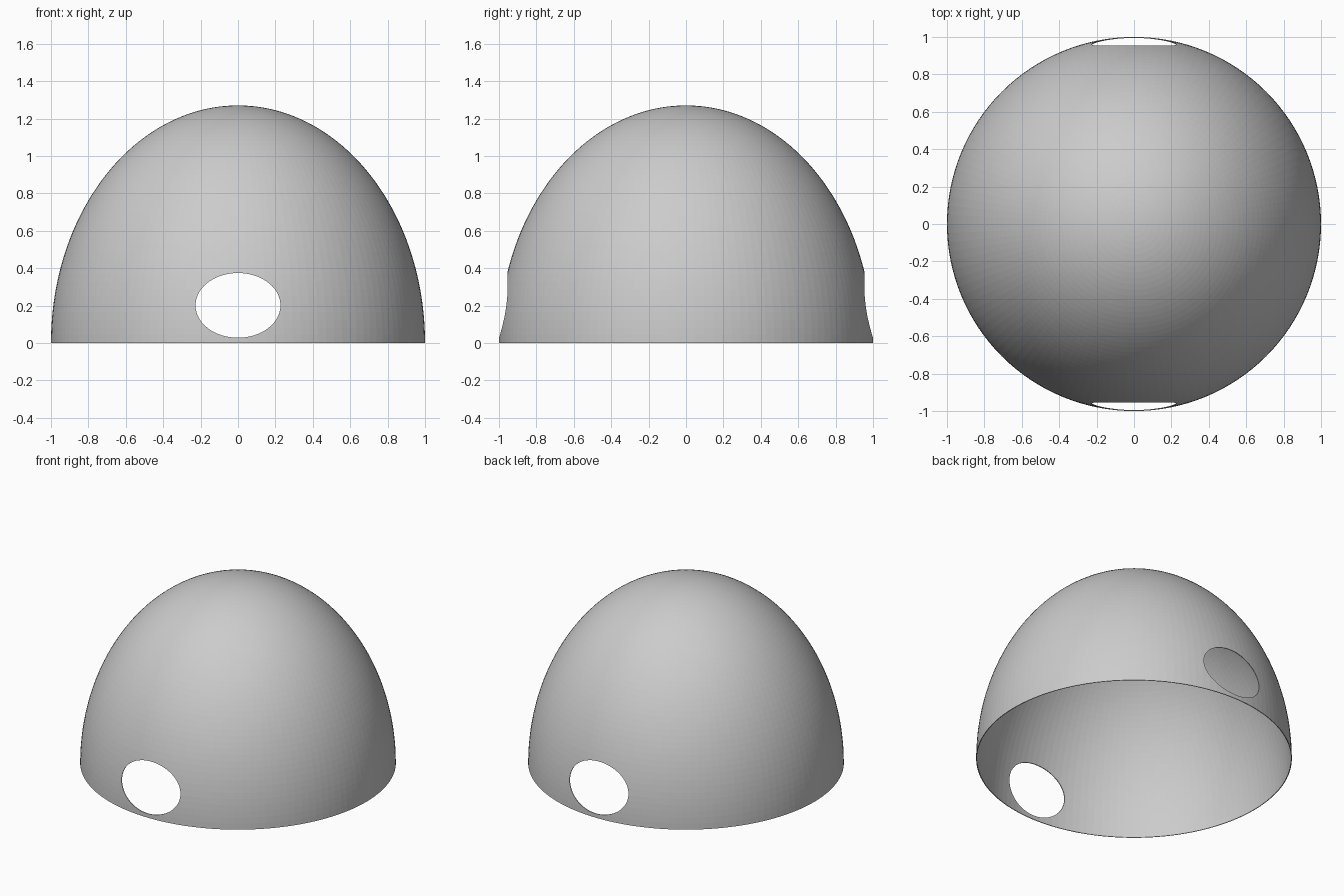
import bpy, bmesh, math
from mathutils import Matrix

if "Cube" in bpy.data.objects:
    bpy.data.objects.remove(bpy.data.objects["Cube"])

HEIGHT = 1.27
THICKNESS = 0.005


def add_object(name, bm):
    mesh = bpy.data.meshes.new(name)
    bm.to_mesh(mesh)
    bm.free()
    obj = bpy.data.objects.new(name, mesh)
    bpy.context.collection.objects.link(obj)
    return obj


# Dome shell: upper half of a stretched sphere, given a thin wall
bm = bmesh.new()
bmesh.ops.create_uvsphere(bm, u_segments=128, v_segments=96, radius=1)
low = [v for v in bm.verts if v.co.z < -1e-4]
bmesh.ops.delete(bm, geom=low, context='VERTS')
bmesh.ops.scale(bm, vec=(1, 1, HEIGHT), verts=bm.verts)
dome = add_object("dome_shell", bm)
wall = dome.modifiers.new("wall", 'SOLIDIFY')
wall.thickness = THICKNESS
wall.offset = -1

# Oval cutter running front to back, making both openings
bm = bmesh.new()
bmesh.ops.create_cone(bm, cap_ends=True, segments=96, radius1=1, radius2=1, depth=3)
bmesh.ops.transform(bm, verts=bm.verts,
                    matrix=Matrix.Translation((0, 0, 0.201))
                    @ Matrix.Diagonal((0.227, 1, 0.173, 1))
                    @ Matrix.Rotation(math.pi / 2, 4, 'X'))
cutter = add_object("opening_cutter", bm)
cutter.hide_render = True
cutter.hide_viewport = True

holes = dome.modifiers.new("openings", 'BOOLEAN')
holes.operation = 'DIFFERENCE'
holes.solver = 'EXACT'
holes.object = cutter
